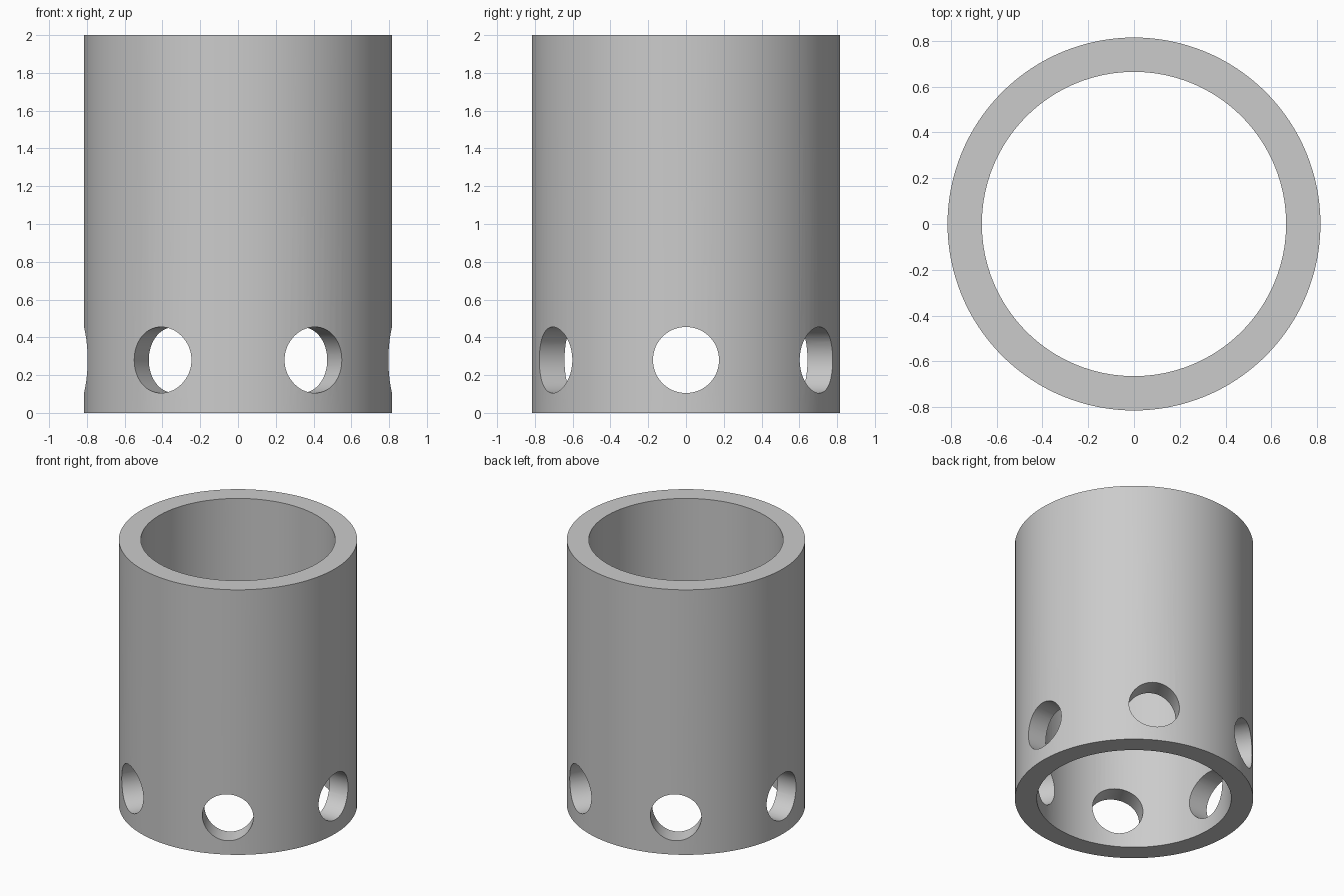
import bpy
import bmesh
import math
from mathutils import Matrix

OUTER, INNER, HEIGHT = 0.815, 0.665, 2.0
HOLE_RADIUS, HOLE_Z, HOLE_COUNT = 0.175, 0.28, 6
SEGMENTS = 128

if "Cube" in bpy.data.objects:
    bpy.data.objects.remove(bpy.data.objects["Cube"], do_unlink=True)


def make_material(name, colour):
    mat = bpy.data.materials.new(name)
    mat.use_nodes = True
    mat.diffuse_color = colour
    mat.node_tree.nodes["Principled BSDF"].inputs["Base Color"].default_value = colour
    return mat


def make_object(name, bm, mat):
    bmesh.ops.recalc_face_normals(bm, faces=bm.faces)
    mesh = bpy.data.meshes.new(name)
    bm.to_mesh(mesh)
    bm.free()
    mesh.materials.append(mat)
    obj = bpy.data.objects.new(name, mesh)
    bpy.context.collection.objects.link(obj)
    return obj


grey = make_material("plain grey", (0.6, 0.6, 0.6, 1))

# Thick-walled tube: a rectangular wall section spun about the vertical axis
bm = bmesh.new()
section = [(INNER, 0), (OUTER, 0), (OUTER, HEIGHT), (INNER, HEIGHT)]
verts = [bm.verts.new((r, 0, z)) for r, z in section]
edges = [bm.edges.new((verts[i - 1], verts[i])) for i in range(len(verts))]
bmesh.ops.spin(bm, geom=verts + edges, cent=(0, 0, 0), axis=(0, 0, 1),
               angle=math.tau, steps=SEGMENTS)
bmesh.ops.remove_doubles(bm, verts=bm.verts, dist=0.0001)
tube = make_object("tube", bm, grey)

# Ring of radial drills for the round side holes
bm = bmesh.new()
for i in range(HOLE_COUNT):
    place = (Matrix.Rotation(math.tau * i / HOLE_COUNT, 4, "Z")
             @ Matrix.Translation((0.75, 0, HOLE_Z))
             @ Matrix.Rotation(math.pi / 2, 4, "Y"))
    bmesh.ops.create_cone(bm, cap_ends=True, segments=64, radius1=HOLE_RADIUS,
                          radius2=HOLE_RADIUS, depth=0.5, matrix=place)
drills = make_object("hole_drills", bm, grey)
drills.hide_render = True

# Cut the holes through the wall
cut = tube.modifiers.new("side holes", "BOOLEAN")
cut.operation = "DIFFERENCE"
cut.solver = "EXACT"
cut.object = drills
bpy.ops.object.select_all(action="DESELECT")
tube.select_set(True)
bpy.context.view_layer.objects.active = tube
bpy.ops.object.modifier_apply(modifier=cut.name)
bpy.data.objects.remove(drills, do_unlink=True)

# Smooth walls with crisp rims
bpy.ops.object.shade_smooth_by_angle(angle=math.radians(30))
